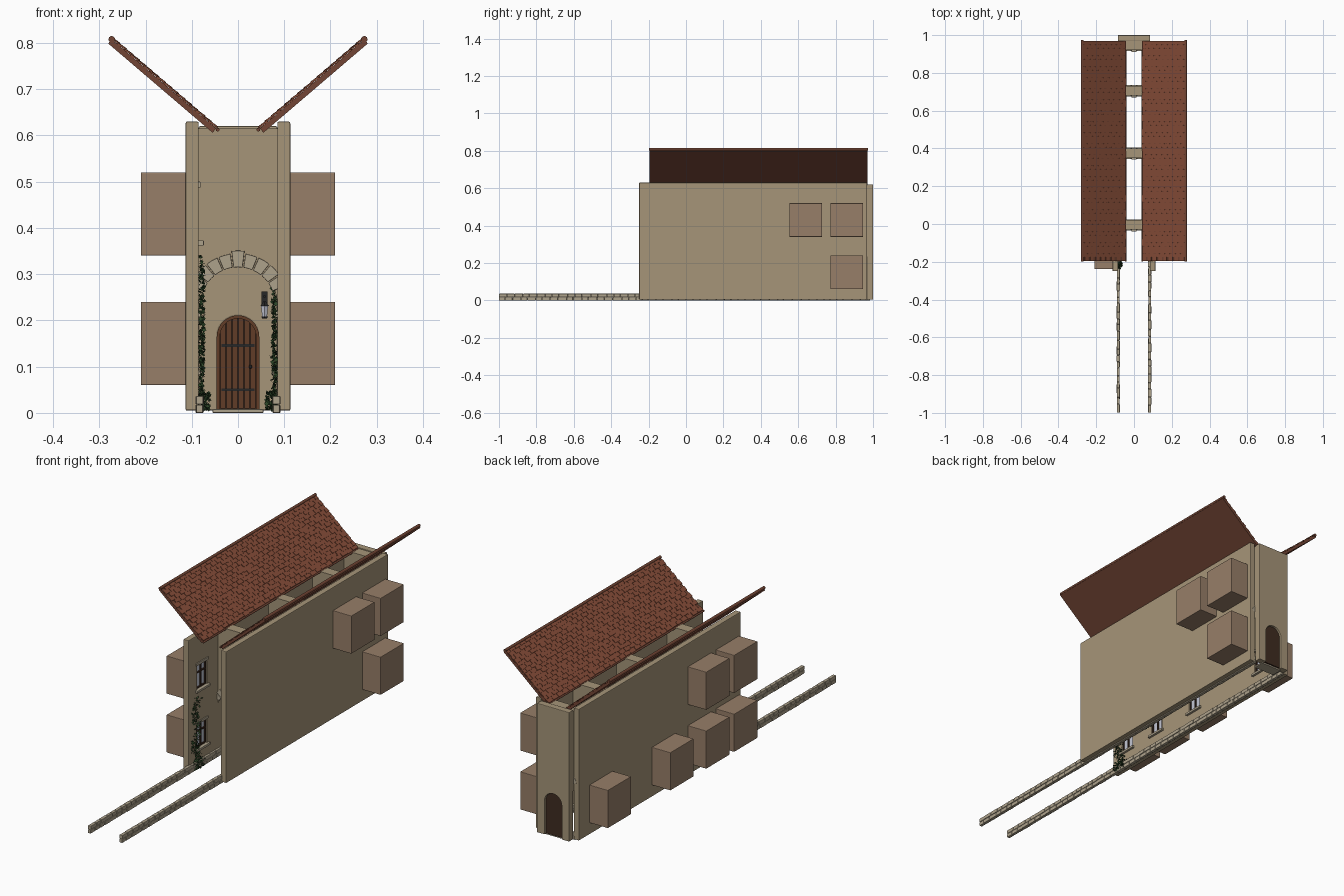
import bpy, bmesh, math, random
from mathutils import Vector, Matrix

if "Cube" in bpy.data.objects:
    bpy.data.objects.remove(bpy.data.objects["Cube"])
random.seed(4)

def mat(name, r, g, b):
    m = bpy.data.materials.new(name)
    m.diffuse_color = (r, g, b, 1)
    m.use_nodes = True
    m.node_tree.nodes["Principled BSDF"].inputs["Base Color"].default_value = m.diffuse_color
    return m

PLASTER = mat("plaster", .38, .30, .19)
STONE = mat("stone", .42, .36, .26)
ROOM = mat("room_brown", .31, .21, .14)
TILE = mat("terracotta", .24, .075, .04)
UNDER = mat("roof_underside", .17, .06, .035)
WOOD = mat("door_wood", .12, .045, .02)
DARK = mat("dark_wood", .05, .025, .015)
IRON = mat("iron", .02, .02, .02)
GLASS = mat("glass", .55, .57, .66)
IVY = mat("ivy", .025, .06, .02)

def finish(name, bm, material, bevel=0.0):
    bmesh.ops.recalc_face_normals(bm, faces=bm.faces)
    me = bpy.data.meshes.new(name)
    bm.to_mesh(me)
    bm.free()
    ob = bpy.data.objects.new(name, me)
    bpy.context.collection.objects.link(ob)
    me.materials.append(material)
    if bevel:
        m = ob.modifiers.new("bevel", "BEVEL")
        m.width, m.segments = bevel, 2
    return ob

def box(bm, x0, x1, y0, y1, z0, z1, xf=None):
    c = Vector(((x0 + x1) / 2, (y0 + y1) / 2, (z0 + z1) / 2))
    s = (abs(x1 - x0), abs(y1 - y0), abs(z1 - z0), 1)
    m = Matrix.Translation(c) @ Matrix.Diagonal(s)
    bmesh.ops.create_cube(bm, size=1, matrix=(xf @ m if xf else m))

def prism(bm, pts, y0, y1):
    # (x, z) outline extruded along y
    f = bm.faces.new([bm.verts.new((x, y0, z)) for x, z in pts])
    ext = bmesh.ops.extrude_face_region(bm, geom=[f])["geom"]
    bmesh.ops.translate(bm, vec=(0, y1 - y0, 0),
                        verts=[v for v in ext if isinstance(v, bmesh.types.BMVert)])

def arc(r, zc, a0=180, a1=0, n=16):
    return [(r * math.cos(math.radians(a0 + (a1 - a0) * i / n)),
             zc + r * math.sin(math.radians(a0 + (a1 - a0) * i / n))) for i in range(n + 1)]

# window / room layout: (side, y centre, z centre)
ROOMS = [(-1, .80, .15), (-1, .33, .15), (-1, .06, .15), (-1, -.15, .15),
         (-1, .06, .43), (-1, -.15, .43),
         (1, .86, .15), (1, .86, .43), (1, .64, .43)]
IN, OUT = .085, .113

# side walls with window openings
for side, name in ((-1, "left"), (1, "right")):
    bm = bmesh.new()
    box(bm, side * IN, side * OUT, -.25, .967, .005, .63)
    wall = finish(name + "_wall", bm, PLASTER)
    bm = bmesh.new()
    for s, y, z in ROOMS:
        if s == side:
            box(bm, s * .07, s * .13, y - .037, y + .037, z - .057, z + .057)
    cut = finish(name + "_window_cutter", bm, PLASTER)
    cut.hide_render = True
    cut.hide_viewport = True
    b = wall.modifiers.new("openings", "BOOLEAN")
    b.object, b.operation, b.solver = cut, "DIFFERENCE", "EXACT"
    v = wall.modifiers.new("bevel", "BEVEL")
    v.width, v.segments = .003, 2

# rooms behind the walls, windows in the openings
for i, (s, y, z) in enumerate(ROOMS):
    bm = bmesh.new()
    box(bm, s * .112, s * .21, y - .0875, y + .0875, z - .09, z + .09)
    finish(f"room_{i}", bm, ROOM, .002)
    bm = bmesh.new()
    box(bm, s * .096, s * .098, y - .037, y + .037, z - .057, z + .057)
    finish(f"window_glass_{i}", bm, GLASS)
    bm = bmesh.new()
    for o in (-.034, 0, .034):
        box(bm, s * .09, s * .1, y + o - .003, y + o + .003, z - .057, z + .057)
    for o in (-.054, .018, .054):
        box(bm, s * .09, s * .1, y - .037, y + .037, z + o - .003, z + o + .003)
    finish(f"window_frame_{i}", bm, DARK)
    bm = bmesh.new()
    box(bm, s * .074, s * .09, y - .05, y + .05, z - .068, z - .057)
    box(bm, s * .081, s * .09, y - .046, y + .046, z + .057, z + .07)
    finish(f"window_sill_lintel_{i}", bm, STONE, .0015)

# arch walls across the alley with a ring of wedge stones
for i, y in enumerate((-.03, .35, .68, .92)):
    bm = bmesh.new()
    prism(bm, [(-IN, .615)] + arc(IN, .235) + [(IN, .615)], y, y + .05)
    finish(f"arch_wall_{i}", bm, PLASTER)
    bm = bmesh.new()
    n = 9
    for k in range(n):
        a0 = 160 - 140 * k / n - .8
        a1 = 160 - 140 * (k + 1) / n + .8
        r1 = .116 if k == n // 2 else .110
        pts = arc(.080, .235, a0, a1, 2) + arc(r1, .235, a1, a0, 2)
        e = .004 if k == n // 2 else 0
        prism(bm, [(max(-.1, min(.1, px)), pz) for px, pz in pts], y - .005 - e, y + .055 if y < .9 else y + .048)
    finish(f"arch_stones_{i}", bm, STONE, .0015)

# end wall with arched doorway
bm = bmesh.new()
prism(bm, [(-IN, .62), (-IN, .005), (-.045, .005)] + arc(.045, .165)
      + [(.045, .005), (IN, .005), (IN, .62)], .968, 1.0)
finish("end_wall", bm, PLASTER, .003)

# door: backing, planks, frame, iron bands, knob, step
bm = bmesh.new()
prism(bm, [(-.044, .008)] + arc(.044, .165) + [(.044, .008)], .982, .99)
finish("door_backing", bm, DARK)
bm = bmesh.new()
for k in range(6):
    x0, x1 = -.039 + k * .013 + .001, -.039 + (k + 1) * .013 - .001
    top = [.165 + math.sqrt(max(0, .041 ** 2 - x * x)) for x in (x0, x1)]
    prism(bm, [(x0, .01), (x1, .01), (x1, top[1]), (x0, top[0])], .976, .983)
finish("door_planks", bm, WOOD)
bm = bmesh.new()
prism(bm, [(-.046, .005)] + arc(.046, .165) + [(.046, .005), (.039, .005)]
      + arc(.039, .165, 0, 180) + [(-.039, .005)], .962, .985)
finish("door_frame", bm, WOOD)
bm = bmesh.new()
for z in (.05, .146):
    box(bm, -.036, .036, .973, .977, z - .003, z + .003)
bmesh.ops.create_uvsphere(bm, u_segments=10, v_segments=6, radius=.004,
                          matrix=Matrix.Translation((.027, .971, .1)))
finish("door_ironwork", bm, IRON)
bm = bmesh.new()
box(bm, -.055, .055, .93, .985, 0, .008)
finish("door_step", bm, STONE, .002)

# lantern hung beside the door
bm = bmesh.new()
box(bm, .051, .064, .912, .92, .236, .262)
box(bm, .055, .06, .895, .915, .25, .254)
for z, r0, r1, h in ((.236, .011, .003, .01), (.206, .006, .008, .004)):
    bmesh.ops.create_cone(bm, segments=6, radius1=r0, radius2=r1, depth=h, cap_ends=True,
                          matrix=Matrix.Translation((.0575, .897, z)))
finish("lantern_metal", bm, IRON)
bm = bmesh.new()
bmesh.ops.create_cone(bm, segments=6, radius1=.006, radius2=.009, depth=.024, cap_ends=True,
                      matrix=Matrix.Translation((.0575, .897, .22)))
finish("lantern_glass", bm, GLASS)

# low stone kerbs: two staggered courses on each side
for side, name in ((-1, "left"), (1, "right")):
    bm = bmesh.new()
    for row in range(2):
        y = -1.0
        while y < .96:
            ln = random.uniform(.03, .05)
            end = min(y + ln, .965)
            j = random.uniform(0, .002)
            box(bm, side * (.076 - j), side * (.09 + j), y + .0008, end - .0008,
                row * .0185, row * .0185 + .0175)
            y = end
    finish(name + "_kerb_stones", bm, STONE, .002)

# splayed roofs: slab, overlapping tiles, edge rolls
ang = math.radians(40.5)
L, Y0, Y1 = .297, -.195, .97
for side, name in ((-1, "left"), (1, "right")):
    u = Vector((side * math.cos(ang), 0, math.sin(ang)))
    n = Vector((-side * math.sin(ang), 0, math.cos(ang)))
    xf = Matrix.Translation((side * .055, 0, .606)) @ Matrix(
        ((u.x, 0, n.x, 0), (0, 1, 0, 0), (u.z, 0, n.z, 0), (0, 0, 0, 1)))
    bm = bmesh.new()
    box(bm, 0, L, Y0, Y1, 0, .012, xf)
    finish(name + "_roof_slab", bm, UNDER)
    bm = bmesh.new()
    rows, cols = 16, 30
    for r in range(rows):
        for c in range(cols):
            w = (Y1 - Y0) / cols
            ya = Y0 + (c + (.5 if r % 2 else 0)) * w
            yb = min(ya + w - .002, Y1)
            s = r * L / rows + random.uniform(-.002, .002)
            t = Matrix.Translation((s, 0, .0135)) @ Matrix.Rotation(math.radians(5), 4, 'Y')
            box(bm, 0, L / rows + .003, ya, yb, 0, .003 + random.uniform(0, .0015), xf @ t)
    finish(name + "_roof_tiles", bm, TILE)
    bm = bmesh.new()
    for s, r in ((L, .007), (-.004, .004)):
        m = xf @ Matrix.Translation((s, (Y0 + Y1) / 2, .012)) @ Matrix.Rotation(math.pi / 2, 4, 'X')
        bmesh.ops.create_cone(bm, segments=12, radius1=r, radius2=r, depth=Y1 - Y0 + .006,
                              cap_ends=True, matrix=m)
    finish(name + "_roof_edge_rolls", bm, UNDER)

# ivy: leaf quads climbing the walls with a bush at the foot
for side, y, top, name in ((-1, -.2, .34, "left"), (1, .2, .27, "right")):
    bm = bmesh.new()
    for k in range(420):
        bush = k < 130
        z = random.uniform(.006, .045) if bush else .03 + (top - .03) * random.random() ** 1.2
        spread = .02 if bush else .014
        depth = random.uniform(0, .022 if bush else .01)
        p = Vector((side * (.083 - depth), y + random.gauss(0, spread) + .01 * math.sin(z * 40), z))
        rot = Matrix.Rotation(random.uniform(0, 6.28), 4, 'Z') @ Matrix.Rotation(random.uniform(.4, 1.6), 4, 'X')
        q = random.uniform(.003, .0055)
        bm.faces.new([bm.verts.new(p + rot @ Vector(v) * q)
                      for v in ((-1, 0, 0), (0, -1, .2), (1, 0, 0), (0, 1.3, -.2))])
    finish(name + "_ivy", bm, IVY)
